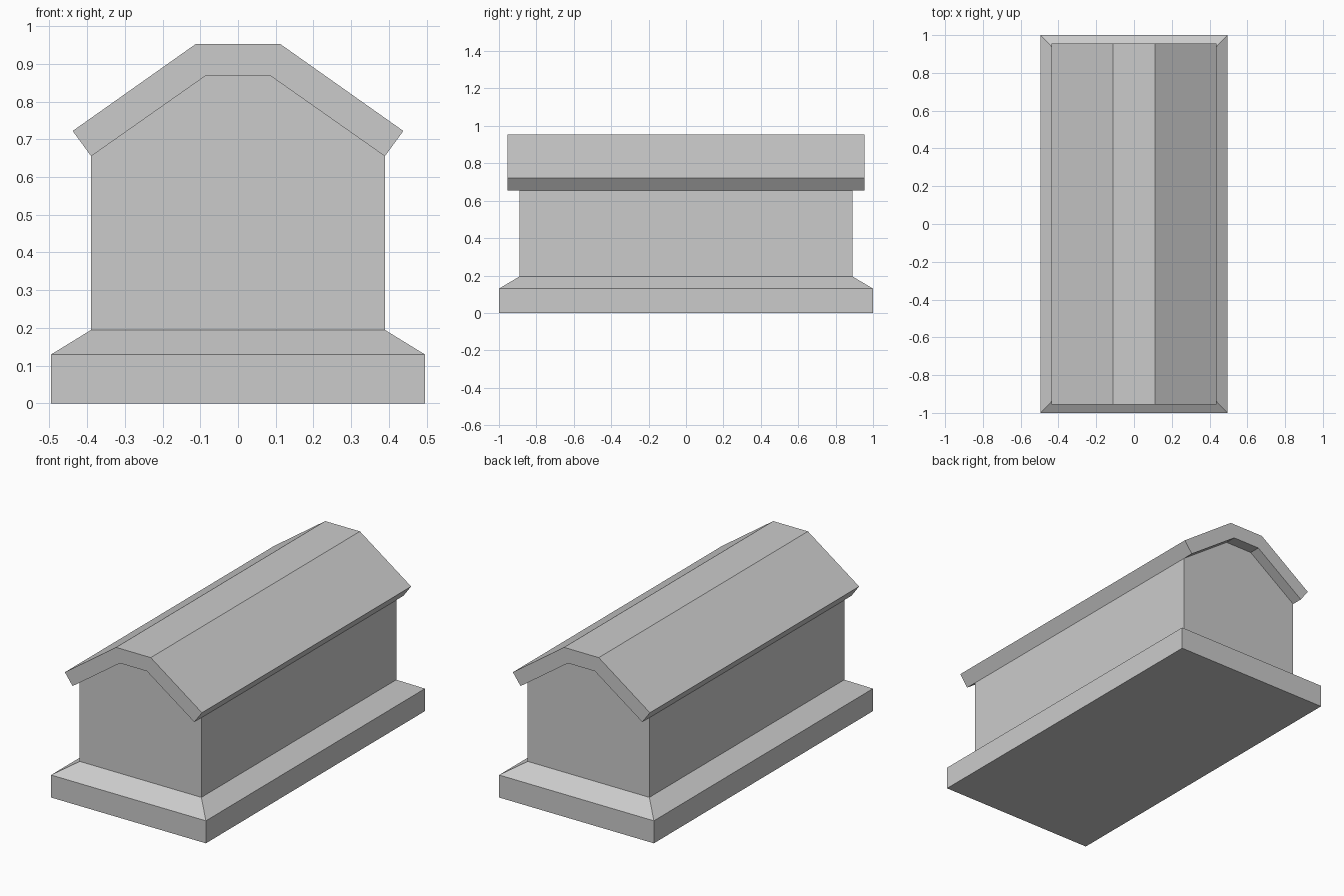
import bpy
import bmesh

if "Cube" in bpy.data.objects:
    bpy.data.objects.remove(bpy.data.objects["Cube"], do_unlink=True)

GREY = (0.6, 0.6, 0.6, 1.0)
stone = bpy.data.materials.new("grey stone")
stone.use_nodes = True
stone.diffuse_color = GREY
stone.node_tree.nodes["Principled BSDF"].inputs["Base Color"].default_value = GREY


def finish(name, bm):
    """Turn a bmesh into a flat-shaded stone object."""
    bmesh.ops.recalc_face_normals(bm, faces=bm.faces)
    mesh = bpy.data.meshes.new(name)
    bm.to_mesh(mesh)
    bm.free()
    mesh.materials.append(stone)
    obj = bpy.data.objects.new(name, mesh)
    bpy.context.collection.objects.link(obj)
    return obj


def extrude_profile(name, profile, half_length):
    """Extrude a closed (x, z) outline along y, centred on the origin."""
    bm = bmesh.new()
    face = bm.faces.new([bm.verts.new((x, -half_length, z)) for x, z in profile])
    result = bmesh.ops.extrude_face_region(bm, geom=[face], use_keep_orig=True)
    moved = [g for g in result["geom"] if isinstance(g, bmesh.types.BMVert)]
    bmesh.ops.translate(bm, verts=moved, vec=(0, 2 * half_length, 0))
    return finish(name, bm)


def stack_rings(name, rings):
    """Join rectangular (half x, half y, z) rings into a closed solid."""
    bm = bmesh.new()
    loops = [[bm.verts.new((sx * hx, sy * hy, z))
              for sx, sy in ((-1, -1), (1, -1), (1, 1), (-1, 1))]
             for hx, hy, z in rings]
    for low, high in zip(loops, loops[1:]):
        for i in range(4):
            j = (i + 1) % 4
            bm.faces.new((low[i], low[j], high[j], high[i]))
    bm.faces.new(loops[0])
    bm.faces.new(loops[-1])
    return finish(name, bm)


def mirrored(half):
    """Right-to-left run of points from the right half."""
    return half + [(-x, z) for x, z in reversed(half)]


# Plinth with a sloped upper edge
stack_rings("plinth", [(0.495, 1.0, 0), (0.495, 1.0, 0.13), (0.389, 0.89, 0.195)])

# Chest body, its gabled top following the underside of the lid
underside = mirrored([(0.389, 0.655), (0.086, 0.868)])
extrude_profile("body", [(-0.389, 0.195), (0.389, 0.195)] + underside, 0.89)

# Folded lid slab overhanging the body
topside = mirrored([(0.438, 0.722), (0.111, 0.953)])
extrude_profile("lid", topside + underside[::-1], 0.955)
